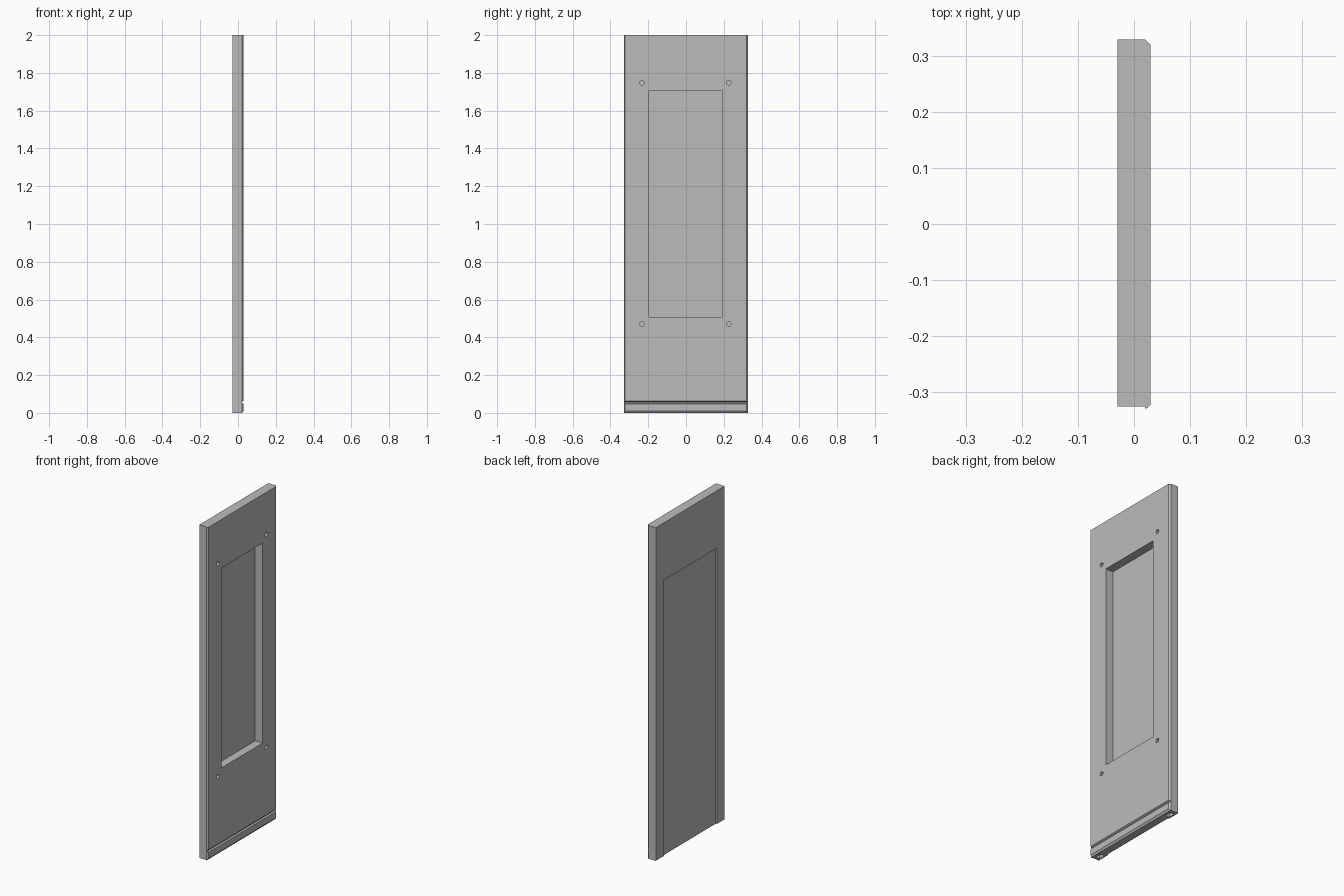
import bpy
import bmesh
from mathutils import Vector

cube = bpy.data.objects.get("Cube")
if cube:
    bpy.data.objects.remove(cube, do_unlink=True)

grey = bpy.data.materials.new("light grey")
grey.use_nodes = True
colour = (0.5, 0.5, 0.5, 1)
grey.diffuse_color = colour
grey.node_tree.nodes["Principled BSDF"].inputs["Base Color"].default_value = colour

X, FRONT, BACK = 0.0295, -0.325, 0.329


def finish(name, bm):
    bmesh.ops.recalc_face_normals(bm, faces=bm.faces)
    mesh = bpy.data.meshes.new(name)
    bm.to_mesh(mesh)
    bm.free()
    mesh.materials.append(grey)
    obj = bpy.data.objects.new(name, mesh)
    bpy.context.collection.objects.link(obj)
    return obj


def prism(name, points, offset):
    bm = bmesh.new()
    face = bm.faces.new([bm.verts.new(p) for p in points])
    out = bmesh.ops.extrude_face_region(bm, geom=[face])
    verts = [v for v in out["geom"] if isinstance(v, bmesh.types.BMVert)]
    bmesh.ops.translate(bm, verts=verts, vec=Vector(offset))
    return finish(name, bm)


def box(name, x0, x1, y0, y1, z0, z1):
    base = [(x0, y0, z0), (x1, y0, z0), (x1, y1, z0), (x0, y1, z0)]
    return prism(name, base, (0, 0, z1 - z0))


# Panel slab: chamfered long edges, with a small lip on the front one
outline = [(-X, FRONT), (0.02, FRONT), (0.02, -0.329), (0.022, -0.329),
           (X, -0.322), (X, 0.319), (0.02, BACK), (-X, BACK)]
panel = prism("door_panel", [(x, y, 0) for x, y in outline], (0, 0, 2))

cutters = []
# Deep window pocket and the shallow recess behind it
cutters.append(box("window_cutter", -0.0205, 0.1, -0.197, 0.192, 0.508, 1.708))
cutters.append(box("back_recess_cutter", -0.1, -0.0225, -0.25, 0.253, -0.1, 1.655))

# Horizontal groove and lower edge chamfer
groove = [(0.021, 0.053), (0.021, 0.058), (0.032, 0.065), (0.032, 0.047)]
lower = [(0.02, -0.002), (0.034, -0.002), (0.034, 0.017)]
for name, shape in (("groove_cutter", groove), ("lower_chamfer_cutter", lower)):
    cutters.append(prism(name, [(x, -0.4, z) for x, z in shape], (0, 0.8, 0)))

# Sockets in the two lower feet
for side in (-1, 1):
    y = side * 0.288
    cutters.append(box("foot_socket_cutter", -0.02, 0.008, y - 0.02, y + 0.02, -0.1, 0.02))

# Fixing holes around the window
for y in (-0.233, 0.227):
    for z in (0.47, 1.748):
        bpy.ops.mesh.primitive_cylinder_add(vertices=24, radius=0.012, depth=0.06,
                                            location=(0.035, y, z), rotation=(0, 1.5708, 0))
        hole = bpy.context.object
        hole.name = "fixing_hole_cutter"
        hole.data.materials.append(grey)
        cutters.append(hole)

# Cut everything out of the slab
bpy.ops.object.select_all(action="DESELECT")
panel.select_set(True)
bpy.context.view_layer.objects.active = panel
for cutter in cutters:
    cutter.hide_render = True
    mod = panel.modifiers.new(cutter.name, "BOOLEAN")
    mod.operation = "DIFFERENCE"
    mod.solver = "EXACT"
    mod.object = cutter
    bpy.ops.object.modifier_apply(modifier=mod.name)
for cutter in cutters:
    bpy.data.objects.remove(cutter, do_unlink=True)
